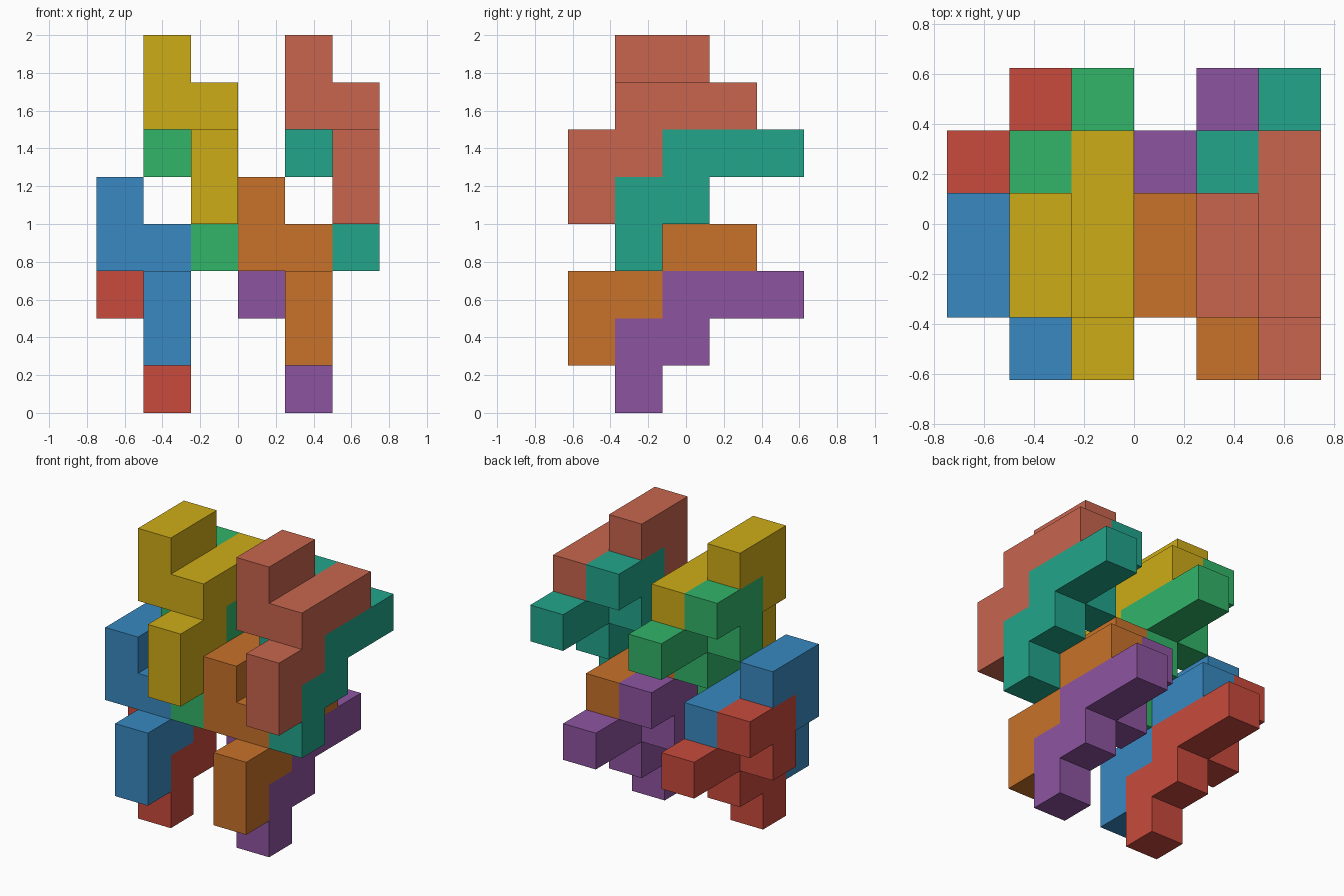
import bpy, bmesh
from mathutils import Vector

if "Cube" in bpy.data.objects:
    bpy.data.objects.remove(bpy.data.objects["Cube"])

U = 0.25                                  # cube size
ORIGIN = Vector((-0.75, -0.625, 0.0))     # corner of the cell grid

# Nine-cube puzzle piece as (x, y, z) cells: a staircase plus a side hook
PIECE = [(1, 1, 3), (1, 2, 3), (1, 3, 3), (1, 0, 2), (1, 1, 2), (1, 0, 1),
         (0, 1, 4), (0, 2, 4), (0, 1, 3)]


def linear(rgb):
    return [((c / 255 + 0.055) / 1.055) ** 2.4 for c in rgb] + [1.0]


def add_piece(name, offset, rgb):
    cells = {tuple(a + b for a, b in zip(c, offset)) for c in PIECE}
    bm = bmesh.new()
    # Outer skin only: one quad per cube side without a neighbour
    for cell in cells:
        centre = Vector(cell) + Vector((0.5, 0.5, 0.5))
        for axis in range(3):
            for sign in (-1, 1):
                n = Vector((0, 0, 0))
                n[axis] = sign
                if tuple(int(a + b) for a, b in zip(cell, n)) in cells:
                    continue
                u = Vector((0, 0, 0))
                u[(axis + 1) % 3] = 0.5
                v = n.cross(u)
                mid = centre + n * 0.5
                bm.faces.new([bm.verts.new(ORIGIN + U * (mid + a * u + b * v))
                              for a, b in ((-1, -1), (1, -1), (1, 1), (-1, 1))])
    bmesh.ops.remove_doubles(bm, verts=bm.verts, dist=1e-4)
    bmesh.ops.dissolve_limit(bm, angle_limit=0.01, verts=bm.verts, edges=bm.edges)
    mesh = bpy.data.meshes.new(name)
    bm.to_mesh(mesh)
    bm.free()
    mat = bpy.data.materials.new(name + "_paint")
    mat.diffuse_color = linear(rgb)
    mat.use_nodes = True
    mat.node_tree.nodes["Principled BSDF"].inputs["Base Color"].default_value = mat.diffuse_color
    mesh.materials.append(mat)
    bpy.context.collection.objects.link(bpy.data.objects.new(name, mesh))


# Four stacked pairs: (cell shift, front piece, nested rear piece)
PAIRS = [
    ((0, 0, 0), ("blue_piece", (56, 137, 193)), ("red_piece", (200, 74, 60))),
    ((3, 0, 0), ("orange_piece", (200, 114, 42)), ("purple_piece", (141, 84, 160))),
    ((1, 0, 3), ("yellow_piece", (206, 172, 24)), ("green_piece", (50, 180, 105))),
    ((4, 0, 3), ("coral_piece", (200, 101, 78)), ("teal_piece", (34, 165, 139))),
]
for (x, y, z), front, rear in PAIRS:
    add_piece(front[0], (x, y, z), front[1])
    add_piece(rear[0], (x, y + 1, z - 1), rear[1])
